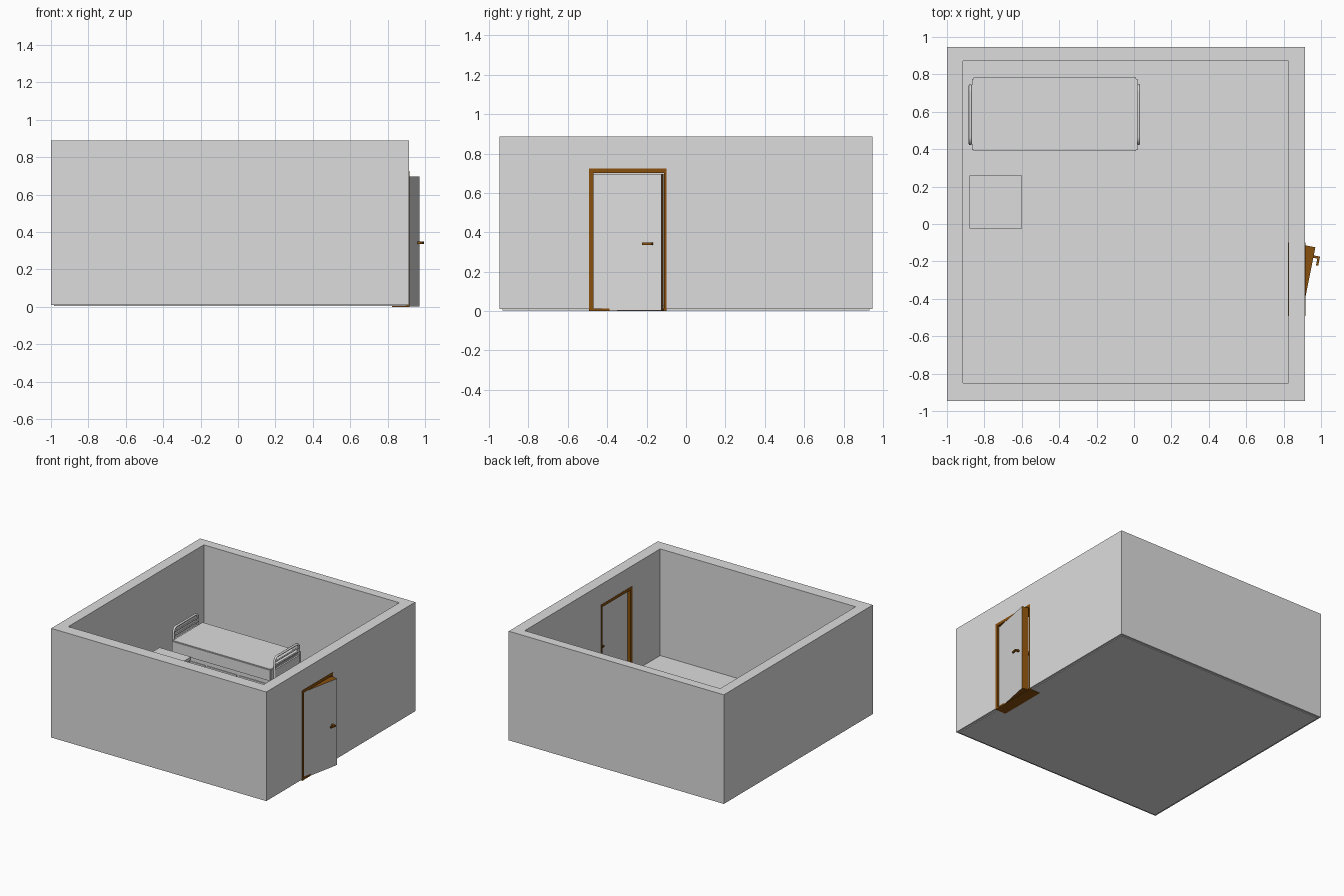
import bpy
import bmesh
import math
from mathutils import Matrix

cube = bpy.data.objects.get("Cube")
if cube:
    bpy.data.objects.remove(cube, do_unlink=True)


def material(name, rgb):
    m = bpy.data.materials.new(name)
    m.use_nodes = True
    m.diffuse_color = (*rgb, 1)
    m.node_tree.nodes["Principled BSDF"].inputs["Base Color"].default_value = (*rgb, 1)
    return m


GREY = material("plain grey", (0.72, 0.72, 0.72))
BROWN = material("wood brown", (0.25, 0.08, 0.004))


def box(name, x, y, z, mat=GREY, matrix=None, bevel=0):
    """Box from (min, max) ranges, optionally placed by a matrix."""
    bm = bmesh.new()
    bmesh.ops.create_cube(bm, size=1)
    for v in bm.verts:
        v.co = [r[0] + (c + 0.5) * (r[1] - r[0]) for c, r in zip(v.co, (x, y, z))]
    if bevel:
        bmesh.ops.bevel(bm, geom=bm.edges[:], offset=bevel, segments=2, affect='EDGES')
    me = bpy.data.meshes.new(name)
    bm.to_mesh(me)
    bm.free()
    me.materials.append(mat)
    ob = bpy.data.objects.new(name, me)
    bpy.context.collection.objects.link(ob)
    if matrix:
        ob.matrix_world = matrix
    return ob


def cut(ob, cutter):
    mod = ob.modifiers.new("cut", 'BOOLEAN')
    mod.operation = 'DIFFERENCE'
    mod.solver = 'EXACT'
    mod.object = cutter
    cutter.hide_render = True
    bpy.context.view_layer.objects.active = ob
    bpy.ops.object.modifier_apply(modifier=mod.name)
    bpy.data.objects.remove(cutter, do_unlink=True)


def tube(name, points, radius, mat=GREY):
    cu = bpy.data.curves.new(name, 'CURVE')
    cu.dimensions = '3D'
    cu.bevel_depth = radius
    cu.bevel_resolution = 2
    cu.use_fill_caps = True
    sp = cu.splines.new('POLY')
    sp.points.add(len(points) - 1)
    for p, co in zip(sp.points, points):
        p.co = (*co, 1)
    cu.materials.append(mat)
    ob = bpy.data.objects.new(name, cu)
    bpy.context.collection.objects.link(ob)
    return ob


# Room shell with an open top and a doorway
walls = box("walls", (-1, 0.915), (-0.947, 0.947), (0.01, 0.888))
cut(walls, box("cavity", (-0.915, 0.825), (-0.85, 0.872), (0.03, 1.2)))
cut(walls, box("doorway", (0.8, 1.0), (-0.49, -0.1), (-0.1, 0.725)))
box("floor_base", (-0.985, 0.9), (-0.932, 0.932), (0.004, 0.0105))
box("doorway_floor", (0.79, 0.827), (-0.49, -0.1), (0.0105, 0.03))

# Door frame
depth = (0.823, 0.917)
box("hinge_jamb", depth, (-0.492, -0.47), (0, 0.725), BROWN)
box("latch_jamb", depth, (-0.112, -0.1), (0, 0.718), BROWN)
box("door_header", depth, (-0.492, -0.1), (0.702, 0.725), BROWN)
box("door_sill", depth, (-0.49, -0.1), (0, 0.014), BROWN)

# Door leaf, slightly open: grey faces, brown edges
swing = Matrix.Translation((0.9, -0.473, 0)) @ Matrix.Rotation(math.radians(-11.3), 4, 'Z')
leaf = box("door_leaf", (-0.055, 0), (0, 0.355), (0.002, 0.697), GREY, swing)
leaf.data.materials.append(BROWN)
for face in leaf.data.polygons:
    face.material_index = 0 if abs(face.normal.x) > 0.5 else 1

# Lever handles on both faces
for side, sign, start in (("outer", 1, 0), ("inner", -1, -0.055)):
    def span(a, b):
        return tuple(sorted((start + sign * a, start + sign * b)))
    box(side + "_spindle", span(0, 0.03), (0.298, 0.311), (0.336, 0.348), BROWN, swing)
    box(side + "_lever", span(0.022, 0.034), (0.262, 0.311), (0.336, 0.348), BROWN, swing)

# Bed: mattress, frame, drawers and end boards
box("mattress", (-0.865, 0.018), (0.39, 0.782), (0.22, 0.316), bevel=0.006)
box("bed_base", (-0.865, 0.015), (0.41, 0.765), (0.19, 0.222))
for i, y in enumerate((0.41, 0.75)):
    box("bed_rail_%d" % (i + 1), (-0.865, 0.015), (y, y + 0.015), (0.1, 0.2))
for i in range(3):
    x = -0.84 + i * 0.28
    box("rail_panel_%d" % (i + 1), (x, x + 0.265), (0.403, 0.41), (0.115, 0.185))


def arch(x, inset, top, bottom, r=0.035):
    """Upside-down U with rounded corners across the bed."""
    y0, y1 = 0.43 + inset, 0.74 - inset
    pts = [(x, y0, bottom)]
    for cy, a0 in ((y0 + r, 180), (y1 - r, 90)):
        for k in range(6):
            a = math.radians(a0 - 18 * k)
            pts.append((x, cy + r * math.cos(a), top - r + r * math.sin(a)))
    return pts + [(x, y1, bottom)]


for name, x in (("headboard", -0.875), ("footboard", 0.024)):
    tube(name + "_frame", arch(x, 0, 0.4, 0.03), 0.009)
    for i, z in enumerate((0.365, 0.335)):
        tube("%s_bar_%d" % (name, i + 1), [(x, 0.43, z), (x, 0.74, z)], 0.006)
    box(name + "_panel", (x - 0.007, x + 0.007), (0.425, 0.745), (0.16, 0.305))

# Bedside cabinet
box("cabinet_body", (-0.872, -0.608), (-0.012, 0.252), (0.03, 0.28))
box("cabinet_top", (-0.88, -0.6), (-0.025, 0.26), (0.28, 0.305))
for i, z in enumerate((0.045, 0.165)):
    box("drawer_front_%d" % (i + 1), (-0.608, -0.602), (0.0, 0.24), (z, z + 0.105))

# Smooth the tubes only, keeping the boxes flat
for ob in bpy.context.scene.objects:
    if ob.type == 'CURVE':
        for sp in ob.data.splines:
            sp.use_smooth = True
